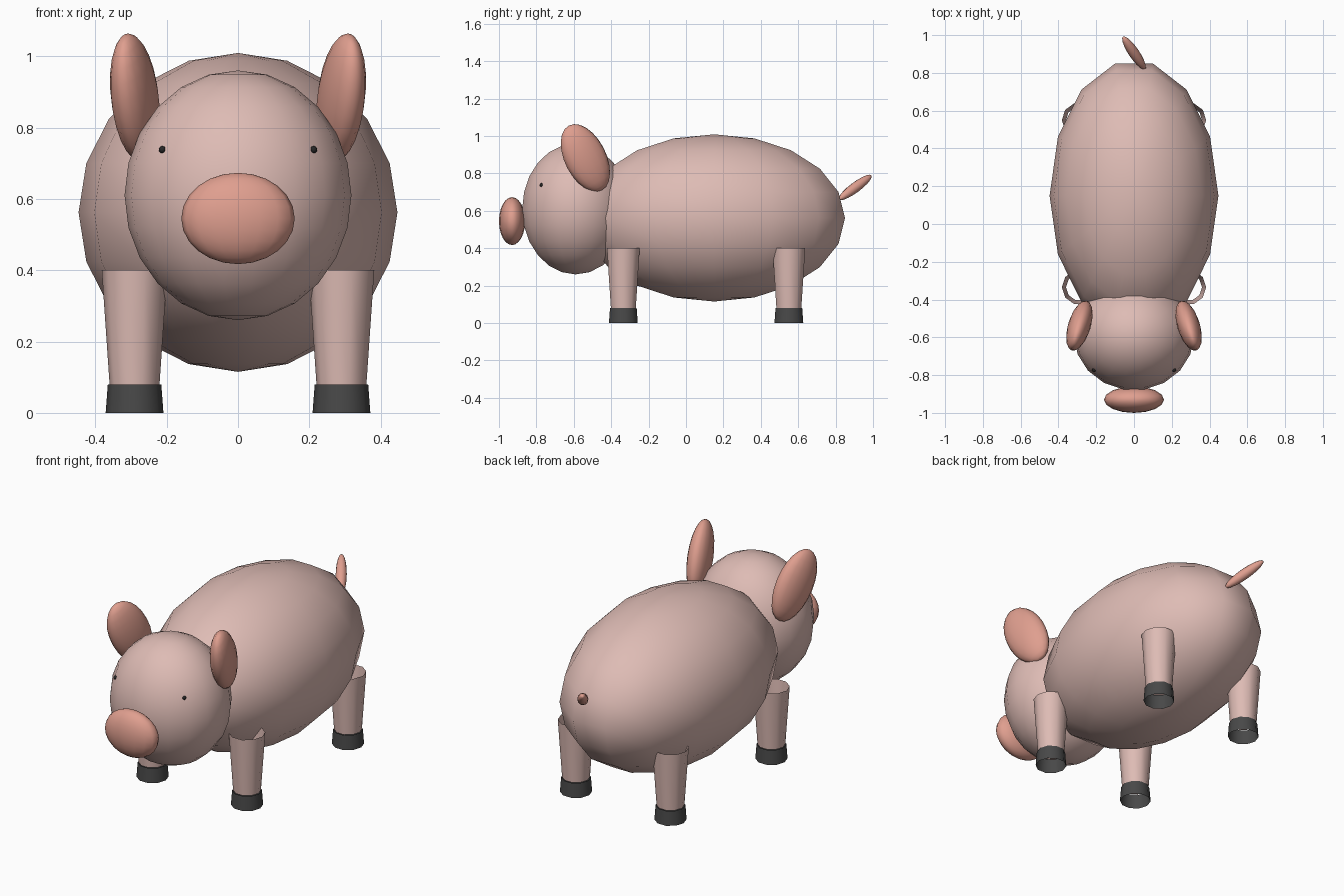
import bpy, bmesh, math
from mathutils import Matrix, Vector, Euler

if "Cube" in bpy.data.objects:
    bpy.data.objects.remove(bpy.data.objects["Cube"])


def material(name, rgb):
    m = bpy.data.materials.new(name)
    m.diffuse_color = (*rgb, 1.0)
    m.use_nodes = True
    m.node_tree.nodes["Principled BSDF"].inputs["Base Color"].default_value = m.diffuse_color
    return m


skin = material("pale_pink", (0.73, 0.50, 0.46))
rosy = material("rosy_pink", (0.74, 0.345, 0.275))
hoof_grey = material("dark_grey", (0.065, 0.065, 0.065))
eye_black = material("eye_black", (0.02, 0.02, 0.02))

QUARTER = Matrix.Rotation(math.pi / 2, 4, 'Z')  # puts a vertex on the x axis


def finish(name, bm, mat, sharp=60):
    bmesh.ops.recalc_face_normals(bm, faces=bm.faces)
    mesh = bpy.data.meshes.new(name)
    bm.to_mesh(mesh)
    bm.free()
    mesh.materials.append(mat)
    ob = bpy.data.objects.new(name, mesh)
    bpy.context.collection.objects.link(ob)
    bpy.ops.object.select_all(action='DESELECT')
    ob.select_set(True)
    bpy.context.view_layer.objects.active = ob
    bpy.ops.object.shade_smooth_by_angle(angle=math.radians(sharp))
    return ob


def ellipsoid(name, centre, radii, mat, segs=16, rings=12, rot=None):
    bm = bmesh.new()
    bmesh.ops.create_uvsphere(bm, u_segments=segs, v_segments=rings, radius=1.0)
    turn = rot.to_matrix().to_4x4() if rot else Matrix()
    bm.transform(Matrix.Translation(centre) @ turn @ Matrix.Diagonal((*radii, 1)) @ QUARTER)
    return finish(name, bm, mat)


def tube(name, x, y, z0, z1, r0, r1, mat):
    # open-ended tapered tube with ten sides
    bm = bmesh.new()
    bmesh.ops.create_cone(bm, cap_ends=False, segments=10, radius1=r0, radius2=r1, depth=z1 - z0)
    bm.transform(Matrix.Translation((x, y, (z0 + z1) / 2)) @ QUARTER)
    return finish(name, bm, mat)


# Body, head and snout
ellipsoid("body", (0, 0.15, 0.562), (0.447, 0.718, 0.447), skin, 14, 10)
ellipsoid("head", (0, -0.59, 0.61), (0.318, 0.29, 0.35), skin, 18, 12)
ellipsoid("snout", (0, -0.93, 0.545), (0.159, 0.07, 0.128), rosy, 16, 12)

# Tail, pointing up, back and sideways
aim = Vector((-0.477, 0.705, 0.525)).to_track_quat('Z', 'Y').to_euler()
ellipsoid("tail", (0, 0.905, 0.725), (0.028, 0.028, 0.122), rosy, 12, 10, aim)

# Paired parts on both sides
for side, s in (("left", -1), ("right", 1)):
    ellipsoid("ear_" + side, (0.289 * s, -0.538, 0.883), (0.06, 0.115, 0.196), rosy,
              16, 12, Euler((0.5, 0, 0.3 * s)))
    ellipsoid("eye_" + side, (0.212 * s, -0.773, 0.738), (0.01, 0.01, 0.01), eye_black, 8, 6)
    for end, y in (("front", -0.335), ("back", 0.55)):
        tag = end + "_" + side
        tube("leg_" + tag, 0.29 * s, y, 0.08, 0.40, 0.070, 0.092, skin)
        tube("hoof_" + tag, 0.29 * s, y, 0.0, 0.08, 0.081, 0.075, hoof_grey)
